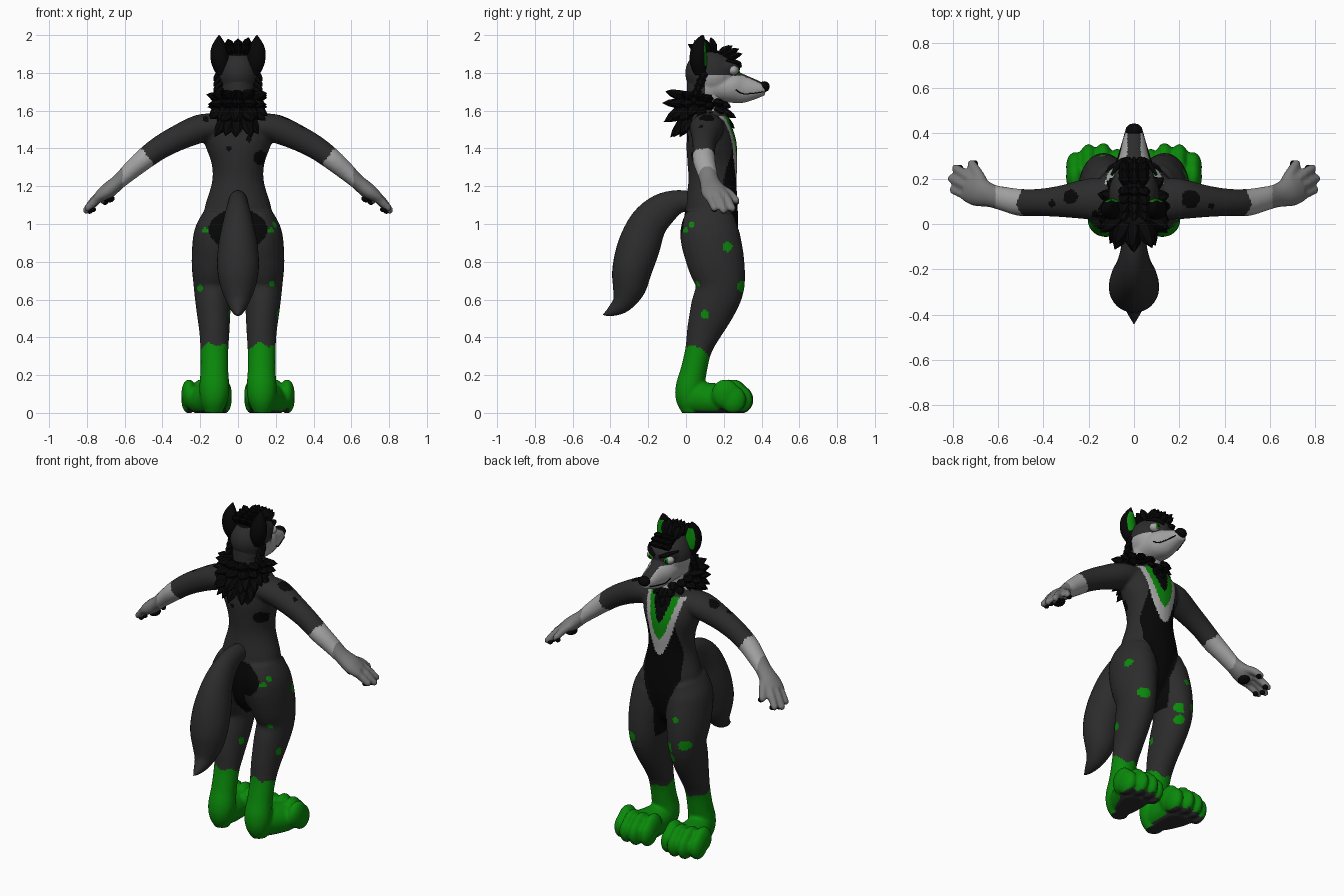
import bpy, bmesh, math, random
from mathutils import Vector, Matrix

random.seed(4)
if "Cube" in bpy.data.objects:
    bpy.data.objects.remove(bpy.data.objects["Cube"])

COLOURS = {
    "dark_grey": (0.025, 0.025, 0.025),
    "black": (0.002, 0.002, 0.002),
    "green": (0.003, 0.25, 0.003),
    "light_grey": (0.38, 0.38, 0.38),
    "mid_grey": (0.20, 0.20, 0.20),
}
GREY, BLACK, GREEN, LIGHT, MID = range(5)
MATS = []
for name, rgb in COLOURS.items():
    m = bpy.data.materials.new(name)
    m.use_nodes = True
    m.diffuse_color = (*rgb, 1)
    bsdf = m.node_tree.nodes["Principled BSDF"]
    bsdf.inputs["Base Color"].default_value = (*rgb, 1)
    bsdf.inputs["Roughness"].default_value = 0.9
    MATS.append(m)


def tube(bm, stations, ref=(0, 1, 0), mirror=1, segs=24, steps=4):
    """Loft ellipses through (x, y, z, a, b); b lies along ref, a across it."""
    n = len(stations)
    pts = []
    for i in range(n - 1):
        p = [stations[min(max(i + k, 0), n - 1)] for k in (-1, 0, 1, 2)]
        for s in range(steps):
            t = s / steps
            pts.append([b + .5 * t * (c - a + t * (2 * a - 5 * b + 4 * c - d + t * (3 * (b - c) + d - a)))
                        for a, b, c, d in zip(*p)])
    pts.append(list(stations[-1]))
    rings = []
    for i, q in enumerate(pts):
        lo, hi = pts[max(i - 1, 0)], pts[min(i + 1, len(pts) - 1)]
        t = (Vector(hi[:3]) - Vector(lo[:3])).normalized()
        side = Vector(ref).cross(t).normalized()
        up = t.cross(side)
        ring = []
        for k in range(segs):
            ang = math.tau * k / segs
            co = Vector(q[:3]) + side * (max(q[3], .001) * math.cos(ang)) + up * (max(q[4], .001) * math.sin(ang))
            co.x *= mirror
            ring.append(bm.verts.new(co))
        rings.append(ring)
    for r0, r1 in zip(rings, rings[1:]):
        for k in range(segs):
            j = (k + 1) % segs
            bm.faces.new((r0[k], r0[j], r1[j], r1[k]))
    bm.faces.new(rings[0])
    bm.faces.new(rings[-1])


def ball(bm, centre, radii, mirror=1):
    c = Vector((centre[0] * mirror, centre[1], centre[2]))
    bmesh.ops.create_uvsphere(bm, u_segments=24, v_segments=14, radius=1,
                              matrix=Matrix.Translation(c) @ Matrix.Diagonal((*radii, 1)))


def spike(bm, base, direction, length, width):
    """A leaf-shaped lock of fur that droops at its tip."""
    b, d = Vector(base), Vector(direction).normalized()
    rows = []
    for f, w in ((0, .6), (.4, 1), (.75, .65), (1, 0)):
        p = b + d * length * f + Vector((0, 0, -.12 * length * f * f))
        rows.append((*p, width * w, width * w * .75))
    tube(bm, rows, ref=(.02, .05, 1) if abs(d.z) < .9 else (0, 1, 0), segs=6, steps=1)


def finish(bm, name, paint, voxel=0, angle=180):
    """Make an object, fuse it if a voxel size is given, then colour its faces."""
    bmesh.ops.recalc_face_normals(bm, faces=bm.faces)
    me = bpy.data.meshes.new(name)
    bm.to_mesh(me)
    bm.free()
    ob = bpy.data.objects.new(name, me)
    bpy.context.collection.objects.link(ob)
    bpy.ops.object.select_all(action='DESELECT')
    ob.select_set(True)
    bpy.context.view_layer.objects.active = ob
    if voxel:
        mod = ob.modifiers.new("fuse", 'REMESH')
        mod.mode, mod.voxel_size = 'VOXEL', voxel
        soft = ob.modifiers.new("soften", 'SMOOTH')
        soft.factor, soft.iterations = .5, 4
        for m in ("fuse", "soften"):
            bpy.ops.object.modifier_apply(modifier=m)
    me = ob.data
    for v in me.vertices:
        v.co.z = max(v.co.z, 0)
    me.materials.clear()
    for m in MATS:
        me.materials.append(m)
    for p in me.polygons:
        p.material_index = paint(p.center, p.normal) if callable(paint) else paint
    bpy.ops.object.shade_smooth_by_angle(angle=math.radians(angle))


# Painted spots: direction seen from, two coordinates, radius, colour
SPOTS = [
    ("back", -.17, 1.555, .016, BLACK), ("back", -.05, 1.40, .014, BLACK),
    ("back", .12, 1.35, .038, BLACK), ("back", .06, 1.45, .016, BLACK),
    ("top", .25, .11, .04, BLACK), ("top", -.28, .12, .032, BLACK),
    ("top", -.36, .09, .016, BLACK), ("top", .34, .08, .014, BLACK),
    ("back", -.175, .965, .015, GREEN), ("back", .175, .965, .015, GREEN),
    ("back", -.2, .66, .017, GREEN), ("back", .18, .685, .015, GREEN),
    ("side", .03, .995, .016, GREEN), ("side", .22, .88, .026, GREEN),
    ("side", .10, .52, .022, GREEN), ("side", .30, .67, .03, GREEN),
    ("front", -.14, .85, .018, GREEN), ("front", -.19, .70, .03, GREEN),
    ("front", -.1, .60, .028, GREEN), ("front", .17, .67, .032, GREEN),
]


def spot_colour(c, n):
    for view, u, v, r, col in SPOTS:
        facing, a, b = {"back": (-n.y, c.x, c.z), "front": (n.y, c.x, c.z),
                        "side": (n.x, c.y, c.z), "top": (n.z, c.x, c.y)}[view]
        if facing > .25 and math.hypot(a - u, b - v) < r and (view != "top" or c.z > 1.35):
            return col


def paint_body(c, n):
    ax = abs(c.x)
    # feet with dark soles, then hands and forearms
    if c.z < max(.3, .365 - .45 * c.y) + .012 * math.sin(c.x * 70) or c.z < .25:
        return GREY if n.z < -.7 and c.z < .025 else GREEN
    if ax > .4 and (ax - .48) * .8 - (c.z - 1.355) * .6 > .006 * math.sin(c.y * 90):
        return MID if ax > .61 else LIGHT
    if c.z > 1.6 and c.y > .14:
        return LIGHT
    # chest chevrons and belly
    if n.y > 0 and c.y > .13 and .68 < c.z < 1.57:
        for tip, wide, col in ((1.41, .06, BLACK), (1.31, .1, GREEN), (1.21, .13, LIGHT)):
            if c.z > tip and ax < wide * ((c.z - tip) / (1.58 - tip)) ** .55:
                return col
        belly = .125 - .15 * (c.z - 1.2) if c.z > 1.2 else .045 + .08 * min(1, max(0, c.z - .87) / .2)
        if ax < belly and c.z < 1.5:
            return BLACK
    # patch under the tail
    if c.y < .12 and (ax / .155) ** 2 + ((c.z - .97) / .11) ** 2 < 1:
        return BLACK
    if .68 < c.z < .95 and ax < .04:
        return BLACK
    return spot_colour(c, n) or GREY


# Body: torso, arms, hands, legs and feet fused into one skin
bm = bmesh.new()
tube(bm, [(0, .14, .74, .04, .06), (0, .13, .82, .10, .12), (0, .13, .95, .17, .145),
          (0, .135, 1.07, .18, .14), (0, .14, 1.22, .138, .128), (0, .14, 1.32, .14, .132),
          (0, .135, 1.42, .175, .133), (0, .125, 1.5, .19, .12), (0, .115, 1.57, .14, .11),
          (0, .11, 1.62, .09, .1), (0, .105, 1.68, .085, .1), (0, .11, 1.76, .085, .105)])
for s in (1, -1):
    tube(bm, [(.1, .11, 1.52, .065, .09), (.2, .11, 1.505, .075, .09), (.32, .1, 1.455, .068, .07),
              (.42, .095, 1.4, .062, .06), (.5, .095, 1.34, .056, .06), (.57, .11, 1.28, .048, .054),
              (.63, .125, 1.225, .04, .052), (.69, .145, 1.175, .042, .068), (.735, .165, 1.145, .03, .065)],
         mirror=s)
    for root, tip in (((.71, .115), (.795, .15, 1.085)), ((.72, .16), (.803, .2, 1.073)),
                      ((.715, .2), (.785, .245, 1.083))):
        tube(bm, [(*root, 1.16, .026, .022), ((root[0] + tip[0]) / 2, (root[1] + tip[1]) / 2, 1.125, .024, .022),
                  (*tip, .02, .02)], mirror=s, segs=12)
        ball(bm, tip, (.02, .02, .02), s)
    tube(bm, [(.66, .17, 1.19, .025, .025), (.69, .225, 1.165, .024, .024), (.715, .265, 1.125, .02, .02)],
         mirror=s, segs=12)
    ball(bm, (.715, .265, 1.125), (.02, .02, .021), s)
    tube(bm, [(.1, .13, 1.05, .085, .13), (.115, .125, .95, .118, .157), (.13, .158, .8, .116, .152),
              (.135, .18, .67, .1, .13), (.13, .14, .55, .091, .118), (.125, .095, .43, .08, .092),
              (.125, .065, .33, .074, .07), (.125, .04, .22, .074, .07), (.125, .02, .13, .08, .076),
              (.127, .02, .06, .07, .07), (.13, .03, -.01, .04, .04)], mirror=s)
    tube(bm, [(.13, -.02, .06, .055, .055), (.135, .06, .075, .08, .085), (.15, .14, .07, .1, .088),
              (.165, .21, .066, .11, .085), (.17, .26, .055, .1, .055)], ref=(0, 0, 1), mirror=s)
    # toes with a raised knuckle
    for x, y in ((.073, .25), (.135, .275), (.2, .27), (.26, .235)):
        ball(bm, (x, y - .025, .1), (.04, .075, .078), s)
        ball(bm, (x, y + .015, .07), (.04, .068, .075), s)
finish(bm, "body", paint_body, voxel=.0095)

# Tail
bm = bmesh.new()
tube(bm, [(0, .06, 1.11, .05, .045), (0, -.03, 1.12, .06, .05), (0, -.12, 1.08, .085, .06),
          (0, -.2, 1.0, .1, .082), (0, -.25, .88, .112, .105), (0, -.285, .76, .105, .11),
          (0, -.303, .66, .088, .09), (0, -.34, .58, .055, .055), (0, -.4, .535, .025, .025),
          (0, -.44, .52, .002, .002)], ref=(1, 0, 0), segs=32)
finish(bm, "tail", GREY)


# Head: skull, brow and muzzle
def paint_head(c, n):
    edge = 1.785 - .3 * max(0, c.y - .3)
    if c.y > .1 and c.z < edge and not (abs(c.x) < .03 and n.z > .55):
        return LIGHT
    return BLACK if abs(c.x) < .05 and c.z > 1.89 else GREY


bm = bmesh.new()
ball(bm, (0, .13, 1.8), (.112, .135, .125))
ball(bm, (0, .2, 1.83), (.09, .088, .06))
ball(bm, (0, .11, 1.72), (.09, .105, .1))
tube(bm, [(0, .14, 1.73, .09, .08), (0, .24, 1.725, .085, .083), (0, .3, 1.716, .066, .077),
          (0, .37, 1.713, .05, .052), (0, .42, 1.712, .034, .03)], ref=(0, 0, 1))
finish(bm, "head", paint_head, voxel=.008)

# Nose, mouth line and brows
bm = bmesh.new()
ball(bm, (0, .414, 1.727), (.037, .029, .029))
finish(bm, "nose", BLACK)
bm = bmesh.new()
for s in (1, -1):
    tube(bm, [(.08, .265, 1.71, .003, .003), (.068, .3, 1.69, .003, .003), (.05, .36, 1.692, .003, .003),
              (.036, .41, 1.7, .003, .003)], ref=(0, 0, 1), mirror=s, segs=6)
finish(bm, "mouth_line", BLACK)
bm = bmesh.new()
for s in (1, -1):
    tube(bm, [(.018, .288, 1.835, .008, .01), (.06, .272, 1.855, .014, .012), (.1, .215, 1.865, .005, .005)],
         ref=(0, 0, 1), mirror=s, segs=8)
finish(bm, "brows", BLACK)

# Eyes
for name, y, radii, col in (("eye_whites", .25, (.034, .028, .026), LIGHT),
                            ("irises", .268, (.016, .014, .018), GREEN), ("pupils", .279, (.006, .005, .009), BLACK)):
    bm = bmesh.new()
    for s in (1, -1):
        ball(bm, (.056, y, 1.814), radii, s)
    finish(bm, name, col)

# Ears with upright fronts and green insides
bm = bmesh.new()
for s in (1, -1):
    tube(bm, [(.08, .078, 1.8, .035, .035), (.094, .066, 1.86, .048, .046), (.1, .067, 1.92, .045, .042),
              (.1, .078, 1.965, .026, .028), (.1, .09, 2.0, .002, .006)], mirror=s, segs=32, steps=6)
finish(bm, "ears", lambda c, n: GREEN if n.y > .72 and 1.84 < c.z < 1.965 else BLACK)

# Neck ruff: rows of locks, longest at the back
bm = bmesh.new()
for z, lift, count, reach in ((1.66, .35, 13, 2.6), (1.63, .15, 15, 3.2), (1.60, -.25, 15, 3.2),
                              (1.57, -.75, 11, 1.9), (1.63, -.4, 7, 1.5)):
    for i in range(count):
        th = -reach + 2 * reach * i / (count - 1) + random.uniform(-.08, .08)
        back = max(0, math.cos(th))
        front = max(0, -math.cos(th))
        base = (.075 * math.sin(th), .1 - .085 * math.cos(th), z - .03 * front)
        d = (math.sin(th), -math.cos(th), lift + .3 * lift * back - .5 * front)
        spike(bm, base, d, .08 + .065 * back + random.uniform(-.012, .012), .032 + .01 * back)
finish(bm, "neck_ruff", BLACK, angle=40)

# Crest of hair along the top of the head, and cheek tufts
bm = bmesh.new()
for i in range(7):
    a = math.radians(42 + i * 12)
    for x in (-.035, 0, .035):
        base = (x, .13 + .115 * math.cos(a), 1.8 + .11 * math.sin(a))
        d = (x * 5, math.cos(a) + (.5 if i < 3 else -.4), .25 + .5 * math.sin(a))
        spike(bm, base, d, random.uniform(.085, .1), .03)
for s in (1, -1):
    for k in range(5):
        spike(bm, (s * .085, .05 + .012 * k, 1.69 + .03 * k), (s * .7, -.2, -.7), .065, .026)
finish(bm, "hair", BLACK, angle=40)

# Paw pads on the palms
bm = bmesh.new()
for s in (1, -1):
    ball(bm, (.685, .155, 1.135), (.032, .04, .022), s)
    for x, y, z in ((.775, .15, 1.078), (.785, .2, 1.068), (.768, .245, 1.077), (.703, .265, 1.115)):
        ball(bm, (x, y, z), (.016, .016, .014), s)
finish(bm, "paw_pads", BLACK)
